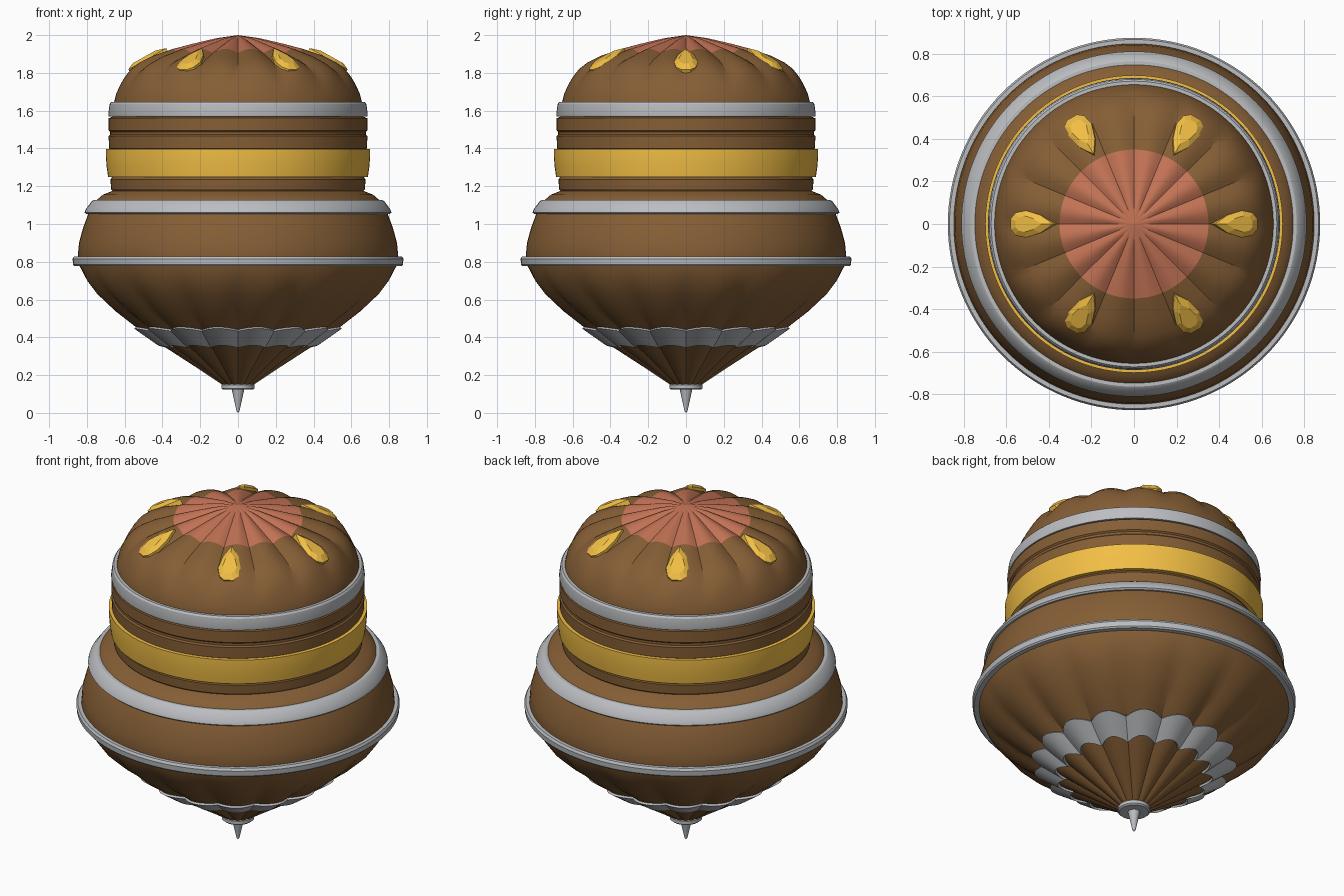
import bpy, bmesh
from math import sin, cos, pi, radians

SEG, FLUTES = 128, 16


def material(name, rgb):
    m = bpy.data.materials.new(name)
    m.diffuse_color = (*rgb, 1)
    return m


BROWN = material("brown", (0.235, 0.112, 0.036))
GOLD = material("gold", (0.89, 0.52, 0.06))
PINK = material("copper_pink", (0.54, 0.17, 0.09))
GREY = material("steel", (0.50, 0.51, 0.53))


def finish(bm, name, mat, smooth=True):
    bmesh.ops.remove_doubles(bm, verts=bm.verts[:], dist=1e-5)
    bmesh.ops.recalc_face_normals(bm, faces=bm.faces[:])
    me = bpy.data.meshes.new(name)
    bm.to_mesh(me)
    bm.free()
    ob = bpy.data.objects.new(name, me)
    bpy.context.collection.objects.link(ob)
    me.materials.append(mat)
    if smooth:
        bpy.ops.object.select_all(action='DESELECT')
        ob.select_set(True)
        bpy.context.view_layer.objects.active = ob
        bpy.ops.object.shade_smooth_by_angle(angle=radians(25))
    return ob


def lathe(name, profile, mat, closed=False):
    """Spin (r, z) points; optional (dr, dz) moves the creases between flutes."""
    bm = bmesh.new()
    rings = []
    for p in profile:
        r, z, dr, dz = (tuple(p) + (0, 0))[:4]
        ring = []
        for i in range(SEG):
            a = 2 * pi * i / SEG
            c = 1 - abs(sin(a * FLUTES / 2))
            rr = max(r + dr * c, 0)
            ring.append(bm.verts.new((rr * cos(a), rr * sin(a), z + dz * c)))
        rings.append(ring)
    pairs = list(zip(rings, rings[1:]))
    if closed:
        pairs.append((rings[-1], rings[0]))
    for a, b in pairs:
        for i in range(SEG):
            j = (i + 1) % SEG
            bm.faces.new((a[i], a[j], b[j], b[i]))
    return finish(bm, name, mat)


# Body: fluted hull, tiers, grooved neck and fluted dome
lathe("body", [
    (0, 0.14), (0.085, 0.15, -0.006), (0.20, 0.225, -0.018), (0.31, 0.295, -0.028),
    (0.42, 0.365, -0.036), (0.55, 0.455, -0.038), (0.66, 0.54, -0.031),
    (0.755, 0.63, -0.02), (0.805, 0.70, -0.01), (0.84, 0.78),
    (0.848, 0.83), (0.842, 0.90), (0.82, 0.98), (0.79, 1.06),
    (0.75, 1.125), (0.715, 1.155), (0.665, 1.175),
    (0.672, 1.185), (0.675, 1.235), (0.665, 1.25), (0.665, 1.39),
    (0.683, 1.40), (0.685, 1.465), (0.677, 1.473), (0.677, 1.487),
    (0.685, 1.495), (0.685, 1.56), (0.66, 1.57), (0.657, 1.64),
    (0.645, 1.69), (0.625, 1.74, -0.004), (0.605, 1.78, -0.010, -0.008),
    (0.575, 1.82, -0.010, -0.016), (0.53, 1.855, -0.005, -0.022),
    (0.46, 1.89, 0, -0.025), (0.35, 1.927, 0, -0.022)], BROWN)
lathe("crown_cap", [(0.35, 1.927, 0, -0.022), (0.25, 1.953, 0, -0.018),
                    (0.12, 1.983, 0, -0.010), (0, 2.0)], PINK)

# Scalloped band following the hull flutes
lathe("scalloped_band", [
    (0.532, 0.468, -0.058, -0.014), (0.560, 0.447, -0.058, -0.014),
    (0.43, 0.357, -0.055, -0.013), (0.405, 0.378, -0.055, -0.013)], GREY, True)

# Plain rings around the body
lathe("wide_rim", [(0.82, 0.777), (0.866, 0.777), (0.873, 0.785), (0.876, 0.815),
                   (0.868, 0.829), (0.82, 0.829)], GREY, True)
lathe("shoulder_ring", [(0.75, 1.052), (0.803, 1.052), (0.812, 1.06), (0.808, 1.075),
                        (0.775, 1.12), (0.765, 1.126), (0.73, 1.126)], GREY, True)
lathe("gold_belt", [(0.65, 1.25), (0.688, 1.25), (0.695, 1.30), (0.70, 1.36),
                    (0.70, 1.397), (0.65, 1.397)], GOLD, True)
lathe("upper_ring", [(0.64, 1.568), (0.684, 1.568), (0.687, 1.58), (0.68, 1.635),
                     (0.672, 1.645), (0.64, 1.645)], GREY, True)

# Tip collar and spike
lathe("tip_collar", [(0, 0.123), (0.08, 0.123), (0.088, 0.13), (0.088, 0.148),
                     (0.082, 0.156), (0, 0.156)], GREY)
lathe("tip_spike", [(0, 0.13), (0.034, 0.128), (0.008, 0.01), (0, 0.0)], GREY)

# Six faceted teardrop petals on the dome
half = [(0.07, 0.042), (0.15, 0.064), (0.205, 0.052), (0.23, 0.025)]
outline = [(0, 0)] + half + [(u, -v) for u, v in reversed(half)]
du, dz = 0.872, -0.489          # outward and down along the dome
for k in range(6):
    a = radians(60 * k)
    bm = bmesh.new()
    loops = []
    for h, s in ((-0.03, 1.0), (0.010, 1.0), (0.027, 0.6)):
        loop = []
        for u, v in outline:
            u, v = 0.14 + (u - 0.14) * s, v * s
            r = 0.375 + u * du - h * dz
            z = 1.922 + u * dz + h * du
            loop.append(bm.verts.new((r * cos(a) - v * sin(a), r * sin(a) + v * cos(a), z)))
        loops.append(loop)
    n = len(outline)
    for lo, hi in zip(loops, loops[1:]):
        for i in range(n):
            j = (i + 1) % n
            bm.faces.new((lo[i], lo[j], hi[j], hi[i]))
    bm.faces.new(loops[0][::-1])
    bm.faces.new(loops[-1])
    finish(bm, f"petal_{k + 1}", GOLD, smooth=False)
